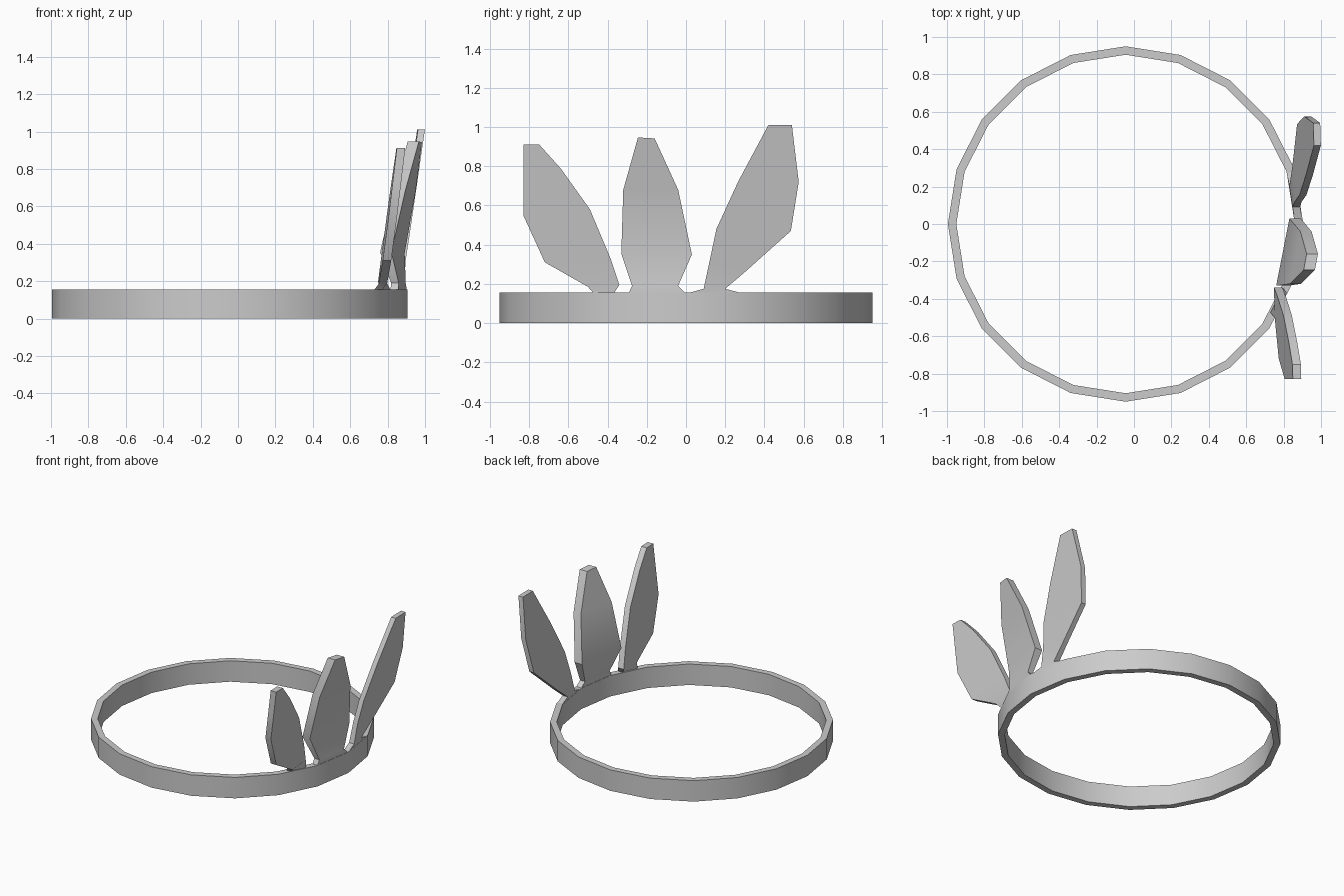
import bpy, bmesh, math

if "Cube" in bpy.data.objects:
    bpy.data.objects.remove(bpy.data.objects["Cube"])

CX, R, WALL, H, SIDES = -0.045, 0.95, 0.045, 0.155, 20


def finish(bm, name):
    bmesh.ops.recalc_face_normals(bm, faces=bm.faces)
    me = bpy.data.meshes.new(name)
    bm.to_mesh(me)
    bm.free()
    ob = bpy.data.objects.new(name, me)
    bpy.context.collection.objects.link(ob)
    bpy.ops.object.select_all(action='DESELECT')
    ob.select_set(True)
    bpy.context.view_layer.objects.active = ob
    bpy.ops.object.shade_smooth_by_angle(angle=math.radians(30))
    return ob


def bridge(bm, sections, closed):
    """Skin a row of four-point sections with quads."""
    n = len(sections)
    for i in range(n if closed else n - 1):
        a, b = sections[i], sections[(i + 1) % n]
        for k in range(4):
            j = (k + 1) % 4
            bm.faces.new((a[k], a[j], b[j], b[k]))
    if not closed:
        bm.faces.new(sections[0])
        bm.faces.new(sections[-1])


def band_x(y):
    """Outer x of the faceted band on its +x side."""
    step = 2 * math.pi / SIDES
    i = int(math.asin(min(abs(y) / R, 1)) / step + 1e-6)
    y0, y1 = R * math.sin(i * step), R * math.sin((i + 1) * step)
    x0, x1 = R * math.cos(i * step), R * math.cos((i + 1) * step)
    return CX + x0 + (x1 - x0) * (abs(y) - y0) / (y1 - y0)


# Head band
bm = bmesh.new()
sections = []
for i in range(SIDES):
    t = 2 * math.pi * i / SIDES
    sections.append([bm.verts.new((CX + r * math.cos(t), r * math.sin(t), z))
                     for r, z in ((R, 0), (R, H), (R - WALL, H), (R - WALL, 0))])
bridge(bm, sections, True)
finish(bm, "head_band")


# Feathers: rows of (left y, z, right y, z) on a leaning plane, foot on the band
def feather(name, rows, x0, yaw, lean, thick, foot_z):
    bm = bmesh.new()
    sections = []
    for ly, lz, ry, rz in rows:
        def pt(y, z, inner):
            if z < foot_z:
                x = band_x(y) - 0.002 - inner * (WALL - 0.004)
            else:
                x = x0 + yaw * y + lean * z - inner * thick
            return bm.verts.new((x, y, z))
        sections.append([pt(ly, lz, 0), pt(ry, rz, 0), pt(ry, rz, 1), pt(ly, lz, 1)])
    bridge(bm, sections, False)
    finish(bm, name)


feather("feather_front", [
    (-.47, .15, -.37, .15), (-.50, .185, -.34, .195), (-.72, .31, -.385, .33),
    (-.83, .55, -.49, .58), (-.83, .73, -.64, .79), (-.83, .912, -.75, .912)],
    0.76, -0.03, 0.12, 0.045, 0.16)
feather("feather_middle", [
    (-.294, .15, 0, .15), (-.275, .19, -.04, .19), (-.33, .355, .03, .35),
    (-.32, .68, -.04, .68), (-.245, .947, -.16, .942)],
    0.808, 0.2, 0.22, 0.06, 0.2)
feather("feather_back", [
    (0, .15, .294, .15), (.09, .175, .20, .175), (.119, .31, .30, .26),
    (.155, .48, .535, .47), (.265, .72, .575, .72), (.42, 1.01, .54, 1.01)],
    0.85, -0.03, 0.16, 0.037, 0.2)
